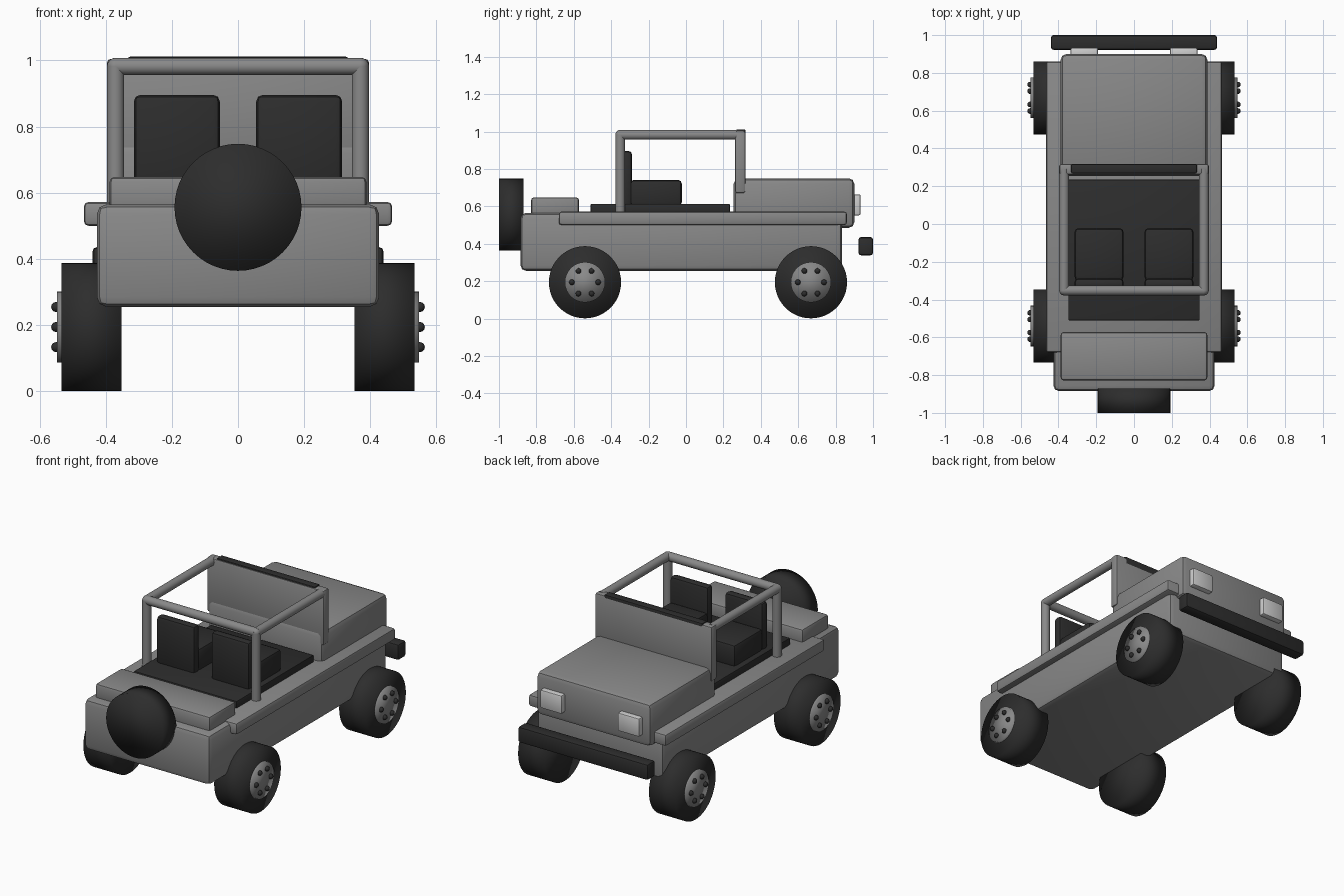
import bpy, bmesh, math
from mathutils import Vector, Matrix

if "Cube" in bpy.data.objects:
    bpy.data.objects.remove(bpy.data.objects["Cube"])


def material(name, v):
    m = bpy.data.materials.new(name)
    m.diffuse_color = (v, v, v, 1)
    m.use_nodes = True
    m.node_tree.nodes["Principled BSDF"].inputs["Base Color"].default_value = m.diffuse_color
    return m


GREY = material("body grey", 0.25)
BLACK = material("rubber black", 0.026)
LIGHT = material("lamp light grey", 0.62)


def add(name, bm, mat):
    me = bpy.data.meshes.new(name)
    bm.to_mesh(me)
    bm.free()
    me.materials.append(mat)
    for p in me.polygons:
        p.use_smooth = True
    ob = bpy.data.objects.new(name, me)
    bpy.context.collection.objects.link(ob)
    return ob


def box(name, x, y, z, mat, bevel=0.01, segments=2):
    """Rounded box from (min, max) ranges."""
    bm = bmesh.new()
    bmesh.ops.create_cube(bm, size=1)
    for v in bm.verts:
        v.co = Vector([(r[0] + r[1]) / 2 + c * (r[1] - r[0]) for r, c in zip((x, y, z), v.co)])
    bmesh.ops.bevel(bm, geom=bm.edges[:], offset=bevel, segments=segments,
                    profile=0.5, affect='EDGES')
    ob = add(name, bm, mat)
    bpy.ops.object.select_all(action='DESELECT')
    ob.select_set(True)
    bpy.context.view_layer.objects.active = ob
    bpy.ops.object.shade_smooth_by_angle(angle=math.radians(30))
    return ob


def rod(name, a, b, r, mat, sides=32, sharp=True):
    """Cylinder between two points."""
    a, b = Vector(a), Vector(b)
    d = b - a
    bm = bmesh.new()
    bmesh.ops.create_cone(bm, cap_ends=True, segments=sides, radius1=r, radius2=r, depth=d.length,
                          matrix=Matrix.Translation((a + b) / 2)
                          @ d.to_track_quat('Z', 'Y').to_matrix().to_4x4())
    if sharp:
        for e in bm.edges:
            e.smooth = e.calc_face_angle(0) < 0.6
    return add(name, bm, mat)


def ball(name, c, r, mat):
    bm = bmesh.new()
    bmesh.ops.create_uvsphere(bm, u_segments=12, v_segments=8, radius=r,
                              matrix=Matrix.Translation(c))
    return add(name, bm, mat)


# Body
box("body_tub", (-0.427, 0.427), (-0.885, 0.835), (0.255, 0.565), GREY, 0.03)
box("side_rail_slab", (-0.466, 0.466), (-0.68, 0.86), (0.5, 0.572), GREY, 0.014)
box("hood", (-0.388, 0.388), (0.255, 0.9), (0.485, 0.75), GREY, 0.03)
box("rear_deck", (-0.388, 0.388), (-0.828, -0.572), (0.54, 0.648), GREY, 0.015)
box("windshield_panel", (-0.396, 0.396), (0.262, 0.318), (0.67, 1.005), GREY, 0.012)
box("windshield_top_strip", (-0.333, 0.333), (0.268, 0.318), (0.96, 1.012), BLACK, 0.008)
box("cabin_floor", (-0.348, 0.348), (-0.51, 0.235), (0.56, 0.613), BLACK, 0.005)

# Bumper
box("front_bumper", (-0.44, 0.44), (0.922, 1.0), (0.338, 0.436), BLACK, 0.014)

# Roll cage
R, X, Y, Z = 0.026, 0.37, -0.352, 0.982
rod("cage_rear_bar", (-X, Y, Z), (X, Y, Z), R, GREY)
for s, side in ((-1, "left"), (1, "right")):
    rod(side + "_cage_post", (s * X, Y, 0.56), (s * X, Y, Z), R, GREY)
    rod(side + "_cage_side_bar", (s * X, Y, Z), (s * X, 0.29, Z), R, GREY)
    ball(side + "_cage_corner", (s * X, Y, Z), R, GREY)

    # Seats and headlamps
    xs = sorted((s * 0.055, s * 0.315))
    box(side + "_seat_cushion", xs, (-0.3, -0.022), (0.6, 0.742), BLACK, 0.022)
    box(side + "_seat_back", xs, (-0.345, -0.288), (0.6, 0.896), BLACK, 0.02)
    box(side + "_headlamp", sorted((s * 0.19, s * 0.335)), (0.88, 0.933), (0.552, 0.664),
        LIGHT, 0.008)

    # Wheels with hub caps and lug nuts
    for cy, end in ((-0.54, "rear"), (0.668, "front")):
        n = side + "_" + end
        rod(n + "_tyre", (s * 0.352, cy, 0.194), (s * 0.533, cy, 0.194), 0.193, BLACK, 48, False)
        rod(n + "_hub", (s * 0.5, cy, 0.194), (s * 0.547, cy, 0.194), 0.108, GREY, 32, False)
        for k in range(6):
            t = k * math.pi / 3
            ball(n + "_lug_nut", (s * 0.55, cy + 0.07 * math.cos(t), 0.194 + 0.07 * math.sin(t)),
                 0.015, BLACK)

# Spare wheel on the tail
rod("spare_tyre", (0, -1.0, 0.556), (0, -0.87, 0.556), 0.192, BLACK, 48, False)
